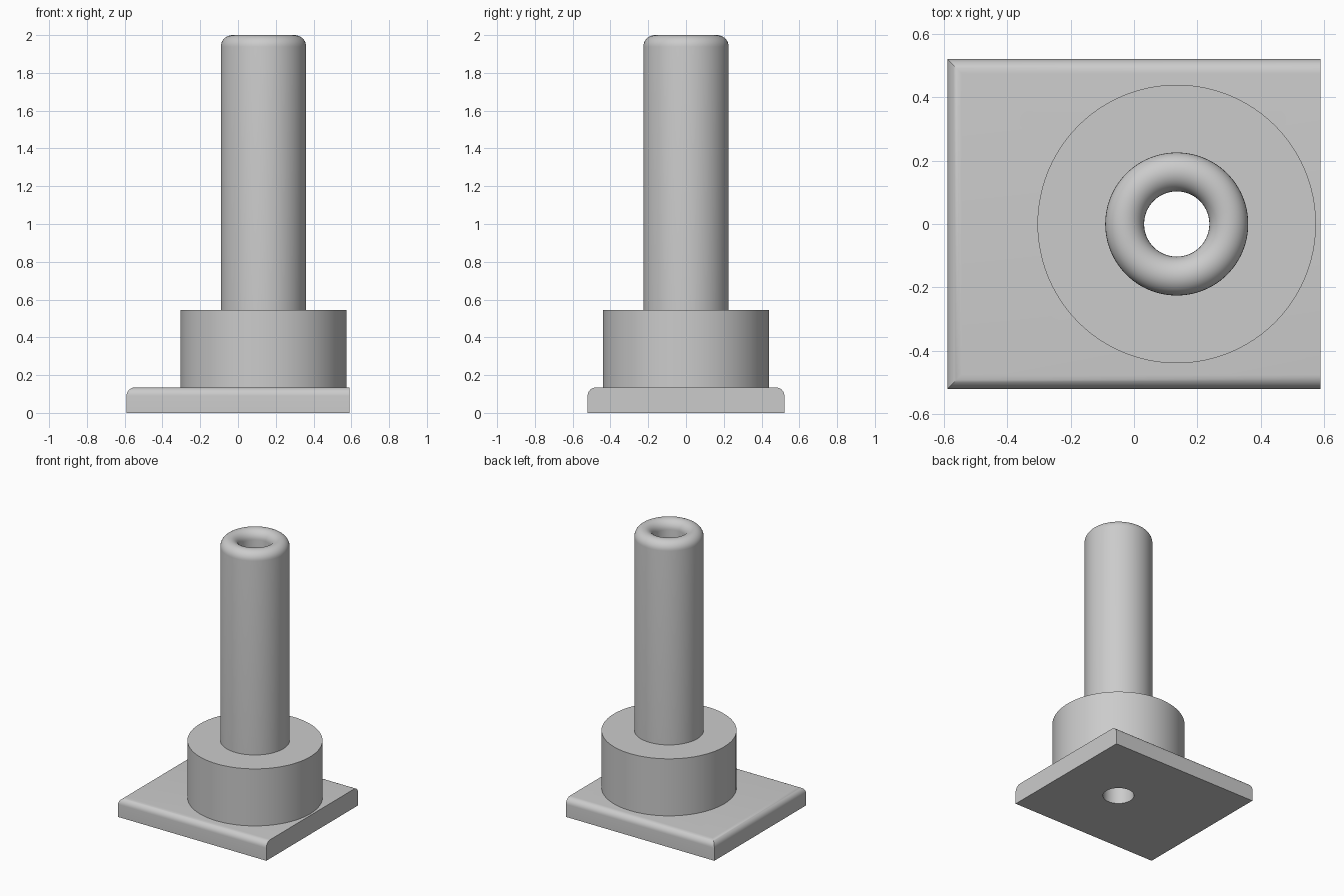
import bpy, bmesh, math

cube = bpy.data.objects.get("Cube")
if cube:
    bpy.data.objects.remove(cube, do_unlink=True)

AXIS_X = 0.135
PLATE_TOP, HUB_TOP, TOP = 0.135, 0.545, 2.0
HUB_R, TUBE_R, BORE_R = 0.44, 0.226, 0.103
SEGMENTS = 96

grey = bpy.data.materials.new("plain grey")
grey.use_nodes = True
colour = (0.6, 0.6, 0.6, 1)
grey.diffuse_color = colour
grey.node_tree.nodes["Principled BSDF"].inputs["Base Color"].default_value = colour


def add_object(name, bm):
    mesh = bpy.data.meshes.new(name)
    bm.to_mesh(mesh)
    bm.free()
    mesh.materials.append(grey)
    ob = bpy.data.objects.new(name, mesh)
    bpy.context.collection.objects.link(ob)
    return ob


def smooth(ob, angle=35):
    bpy.ops.object.select_all(action='DESELECT')
    ob.select_set(True)
    bpy.context.view_layer.objects.active = ob
    bpy.ops.object.shade_smooth_by_angle(angle=math.radians(angle))


def lathe(name, profile):
    """Spin a (radius, height) profile, listed outside upward then inward."""
    bm = bmesh.new()
    rings = []
    for r, z in profile:
        rings.append([bm.verts.new((AXIS_X + r * math.cos(a), r * math.sin(a), z))
                      for a in (math.tau * i / SEGMENTS for i in range(SEGMENTS))])
    for low, high in zip(rings, rings[1:]):
        for i in range(SEGMENTS):
            j = (i + 1) % SEGMENTS
            bm.faces.new((low[i], low[j], high[j], high[i]))
    ob = add_object(name, bm)
    smooth(ob)
    return ob


# Base plate, rounded along three top edges and square on its +x side
bm = bmesh.new()
bmesh.ops.create_cube(bm, size=1)
for v in bm.verts:
    v.co.x *= 1.18
    v.co.y *= 1.042
    v.co.z = (v.co.z + 0.5) * PLATE_TOP
edges = [e for e in bm.edges
         if all(v.co.z > 0.1 for v in e.verts) and not all(v.co.x > 0 for v in e.verts)]
bmesh.ops.bevel(bm, geom=edges, offset=0.045, offset_type='OFFSET',
                segments=8, profile=0.5, affect='EDGES')
plate = add_object("base_plate", bm)

# Bore through the plate
bm = bmesh.new()
bmesh.ops.create_cone(bm, cap_ends=True, segments=SEGMENTS,
                      radius1=BORE_R, radius2=BORE_R, depth=1)
for v in bm.verts:
    v.co.x += AXIS_X
cutter = add_object("bore_cutter", bm)
cut = plate.modifiers.new("bore", 'BOOLEAN')
cut.object = cutter
cut.operation = 'DIFFERENCE'
cut.solver = 'EXACT'
bpy.context.view_layer.objects.active = plate
bpy.ops.object.modifier_apply(modifier=cut.name)
bpy.data.objects.remove(cutter, do_unlink=True)
smooth(plate)

# Wide hub collar
lathe("hub", [(HUB_R, PLATE_TOP), (HUB_R, HUB_TOP), (TUBE_R, HUB_TOP)])

# Hollow tube with a fully rounded lip
lip = (TUBE_R - BORE_R) / 2
middle = (TUBE_R + BORE_R) / 2
steps = 16
rim = [(middle + lip * math.cos(math.pi * i / steps),
        TOP - lip + lip * math.sin(math.pi * i / steps)) for i in range(steps + 1)]
lathe("tube", [(TUBE_R, HUB_TOP)] + rim + [(BORE_R, PLATE_TOP)])
